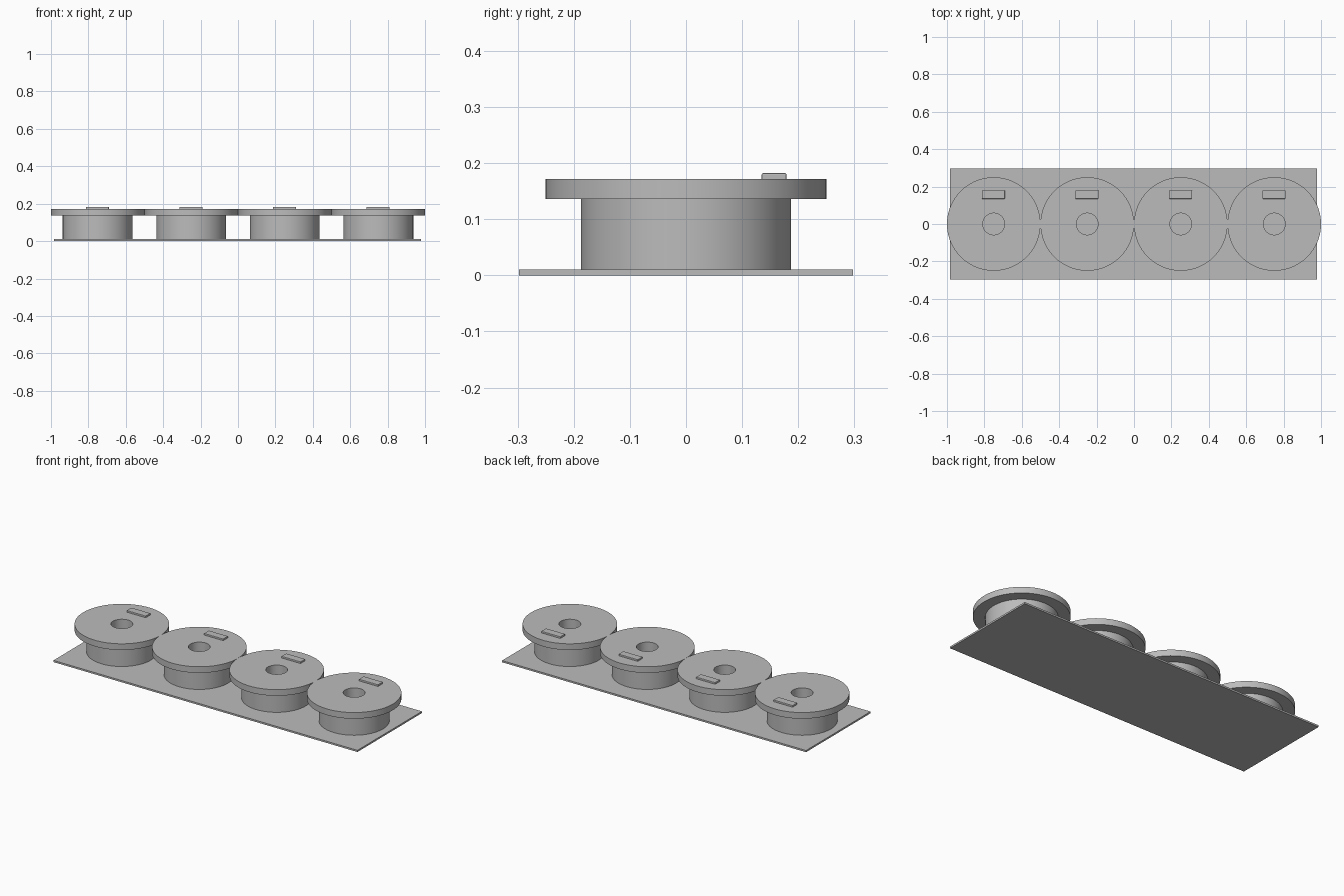
import bpy, bmesh, math
from mathutils import Matrix

cube = bpy.data.objects.get("Cube")
if cube:
    bpy.data.objects.remove(cube, do_unlink=True)

grey = bpy.data.materials.new("plain grey")
grey.use_nodes = True
colour = (0.5, 0.5, 0.5, 1)
grey.diffuse_color = colour
grey.node_tree.nodes["Principled BSDF"].inputs["Base Color"].default_value = colour


def add_object(name, bm, smooth=False):
    bmesh.ops.recalc_face_normals(bm, faces=bm.faces)
    mesh = bpy.data.meshes.new(name)
    bm.to_mesh(mesh)
    bm.free()
    mesh.materials.append(grey)
    obj = bpy.data.objects.new(name, mesh)
    bpy.context.collection.objects.link(obj)
    if smooth:
        bpy.ops.object.select_all(action='DESELECT')
        obj.select_set(True)
        bpy.context.view_layer.objects.active = obj
        bpy.ops.object.shade_smooth_by_angle(angle=math.radians(30))
    return obj


def box(name, size, centre, bevel=0):
    bm = bmesh.new()
    bmesh.ops.create_cube(bm, size=1, matrix=Matrix.Translation(centre) @ Matrix.Diagonal((*size, 1)))
    if bevel:
        bmesh.ops.bevel(bm, geom=bm.edges[:], offset=bevel, segments=2, profile=0.5, affect='EDGES')
    return add_object(name, bm)


def lathe(name, profile, x, steps=96):
    # Revolve a closed (radius, height) outline around the vertical axis
    bm = bmesh.new()
    verts = [bm.verts.new((r, 0, z)) for r, z in profile]
    edges = [bm.edges.new((v, verts[i - 1])) for i, v in enumerate(verts)]
    bmesh.ops.spin(bm, geom=verts + edges, cent=(0, 0, 0), axis=(0, 0, 1),
                   angle=math.tau, steps=steps, use_merge=True)
    bmesh.ops.remove_doubles(bm, verts=bm.verts, dist=1e-5)
    bmesh.ops.translate(bm, verts=bm.verts, vec=(x, 0, 0))
    return add_object(name, bm, smooth=True)


# Thin base sheet
BASE, RIM, TOP = 0.01, 0.136, 0.172
box("base_plate", (1.963, 0.595, BASE), (-0.002, 0, BASE / 2))

# Row of bored drums with a wide flange and a raised tab
HOLE, DRUM, FLANGE = 0.058, 0.187, 0.25
outline = [(HOLE, BASE), (DRUM, BASE), (DRUM, RIM), (FLANGE, RIM), (FLANGE, TOP), (HOLE, TOP)]
for i in range(4):
    x = -0.75 + 0.5 * i
    lathe(f"flanged_drum_{i + 1}", outline, x)
    box(f"top_tab_{i + 1}", (0.123, 0.044, 0.014), (x - 0.002, 0.157, 0.175), bevel=0.002)
